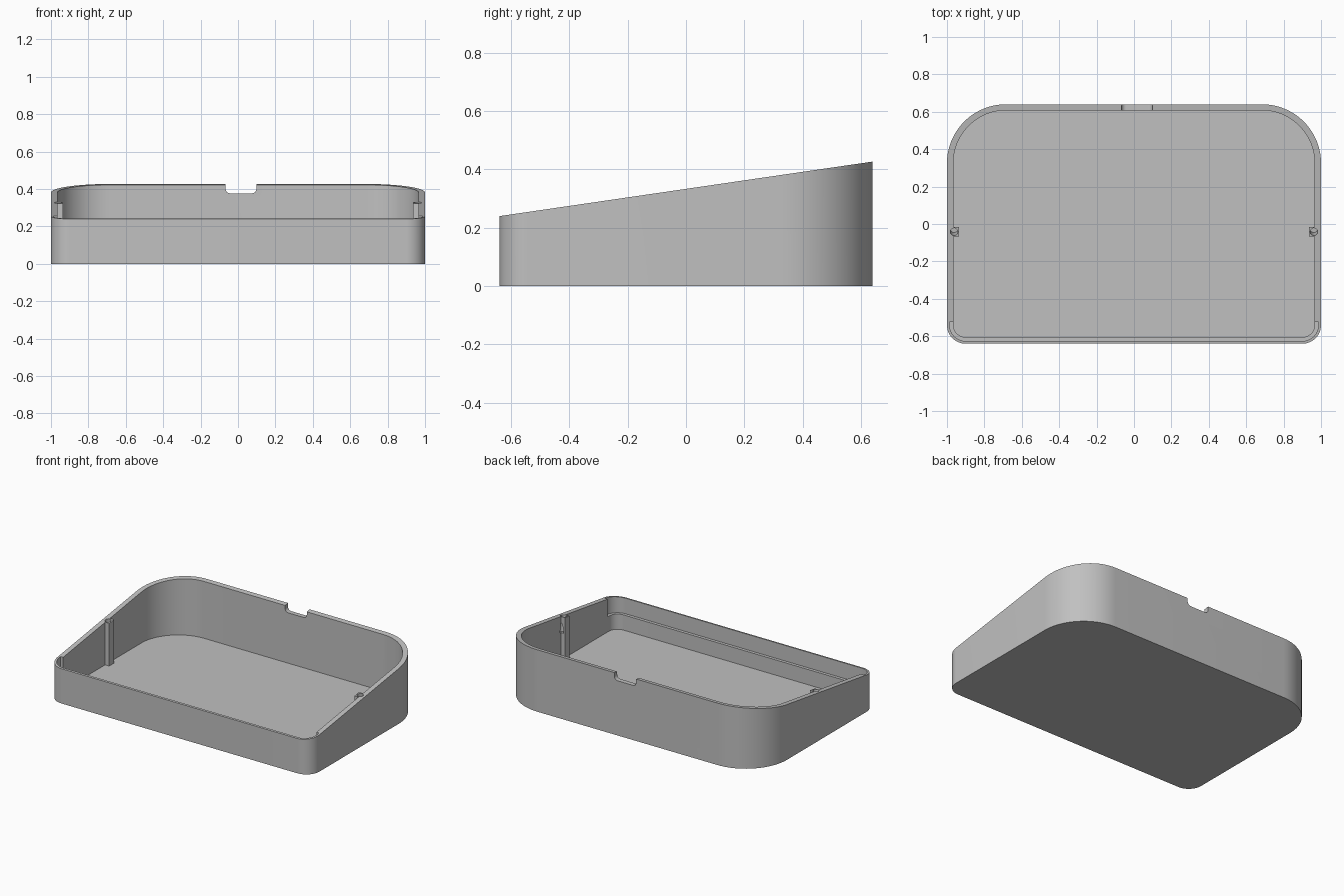
import bpy, bmesh, math
from mathutils import Matrix, Vector

if "Cube" in bpy.data.objects:
    bpy.data.objects.remove(bpy.data.objects["Cube"], do_unlink=True)

HALF_W, HALF_D = 1.0, 0.64
FRONT_H, BACK_H = 0.24, 0.427
SLOPE = (BACK_H - FRONT_H) / (2 * HALF_D)
FLOOR = 0.03
POST_Y = -0.042

grey = bpy.data.materials.new("plain grey")
grey.use_nodes = True
colour = (0.53, 0.53, 0.53, 1)
grey.diffuse_color = colour
grey.node_tree.nodes["Principled BSDF"].inputs["Base Color"].default_value = colour


def rim(y):
    """Height of the sloping rim at depth y."""
    return FRONT_H + SLOPE * (y + HALF_D)


def above(y):
    """Height clear of the whole tray."""
    return 0.8


def rounded(x0, x1, y0, y1, r_low, r_high, steps=20):
    """Rectangle outline with separate radii for its low and high corners."""
    pts = []
    corners = [(x1 - r_low, y0 + r_low, r_low, 270), (x1 - r_high, y1 - r_high, r_high, 0),
               (x0 + r_high, y1 - r_high, r_high, 90), (x0 + r_low, y0 + r_low, r_low, 180)]
    for cx, cy, r, start in corners:
        n = steps if r > 0 else 0
        for i in range(n + 1):
            a = math.radians(start + 90 * i / max(n, 1))
            pts.append((cx + r * math.cos(a), cy + r * math.sin(a)))
    return pts


def finish(name, bm):
    bmesh.ops.recalc_face_normals(bm, faces=bm.faces)
    mesh = bpy.data.meshes.new(name)
    bm.to_mesh(mesh)
    bm.free()
    mesh.materials.append(grey)
    obj = bpy.data.objects.new(name, mesh)
    bpy.context.collection.objects.link(obj)
    return obj


def prism(name, outline, bottom, top, matrix=Matrix()):
    """Prism from a flat bottom to a top given as a function of y."""
    bm = bmesh.new()
    low = [bm.verts.new((x, y, bottom)) for x, y in outline]
    high = [bm.verts.new((x, y, top(y))) for x, y in outline]
    bm.faces.new(low[::-1])
    bm.faces.new(high)
    for i in range(len(low)):
        j = (i + 1) % len(low)
        bm.faces.new((low[i], low[j], high[j], high[i]))
    bm.transform(matrix)
    return finish(name, bm)


def combine(target, tool, operation):
    """Apply a boolean and discard the tool."""
    mod = target.modifiers.new(operation.lower(), "BOOLEAN")
    mod.operation, mod.solver, mod.object = operation, "EXACT", tool
    bpy.context.view_layer.update()
    bpy.context.view_layer.objects.active = target
    bpy.ops.object.modifier_apply(modifier=mod.name)
    bpy.data.objects.remove(tool, do_unlink=True)


# Solid wedge, hollowed to leave the floor and walls
tray = prism("tray", rounded(-HALF_W, HALF_W, -HALF_D, HALF_D, 0.1, 0.315), 0, rim)
combine(tray, prism("cavity", rounded(-0.966, 0.966, -0.605, 0.608, 0.066, 0.283),
                    FLOOR, above), "DIFFERENCE")

# Thinner lip with a ledge behind the front wall
combine(tray, prism("lip_recess", rounded(-0.986, 0.986, -0.626, -0.525, 0.086, 0),
                    0.135, above), "DIFFERENCE")

# Cable notch in the back wall
upright = Matrix.Translation((0, HALF_D, 0)) @ Matrix.Rotation(math.pi / 2, 4, "X")
combine(tray, prism("notch", rounded(-0.067, 0.099, 0.377, 0.6, 0.025, 0, 10),
                    -0.1, lambda y: 0.1, upright), "DIFFERENCE")

# Side posts with screw holes square to the sloping rim
tilt = Vector((0, -SLOPE, 1)).to_track_quat("Z", "Y").to_matrix().to_4x4()
for side in (-1, 1):
    x0, x1 = sorted((side * 0.935, side * 0.98))
    post = prism("post", rounded(x0, x1, POST_Y - 0.026, POST_Y + 0.026, 0, 0), 0.015, rim)
    combine(tray, post, "UNION")
    bm = bmesh.new()
    place = Matrix.Translation((side * 0.962, POST_Y, rim(POST_Y))) @ tilt
    bmesh.ops.create_cone(bm, cap_ends=True, segments=24, radius1=0.02, radius2=0.02,
                          depth=0.22, matrix=place)
    combine(tray, finish("screw_hole", bm), "DIFFERENCE")

# Smooth the rounded corners, keep the edges crisp
for obj in bpy.context.selected_objects:
    obj.select_set(False)
tray.select_set(True)
bpy.context.view_layer.objects.active = tray
bpy.ops.object.shade_smooth_by_angle(angle=math.radians(30))
